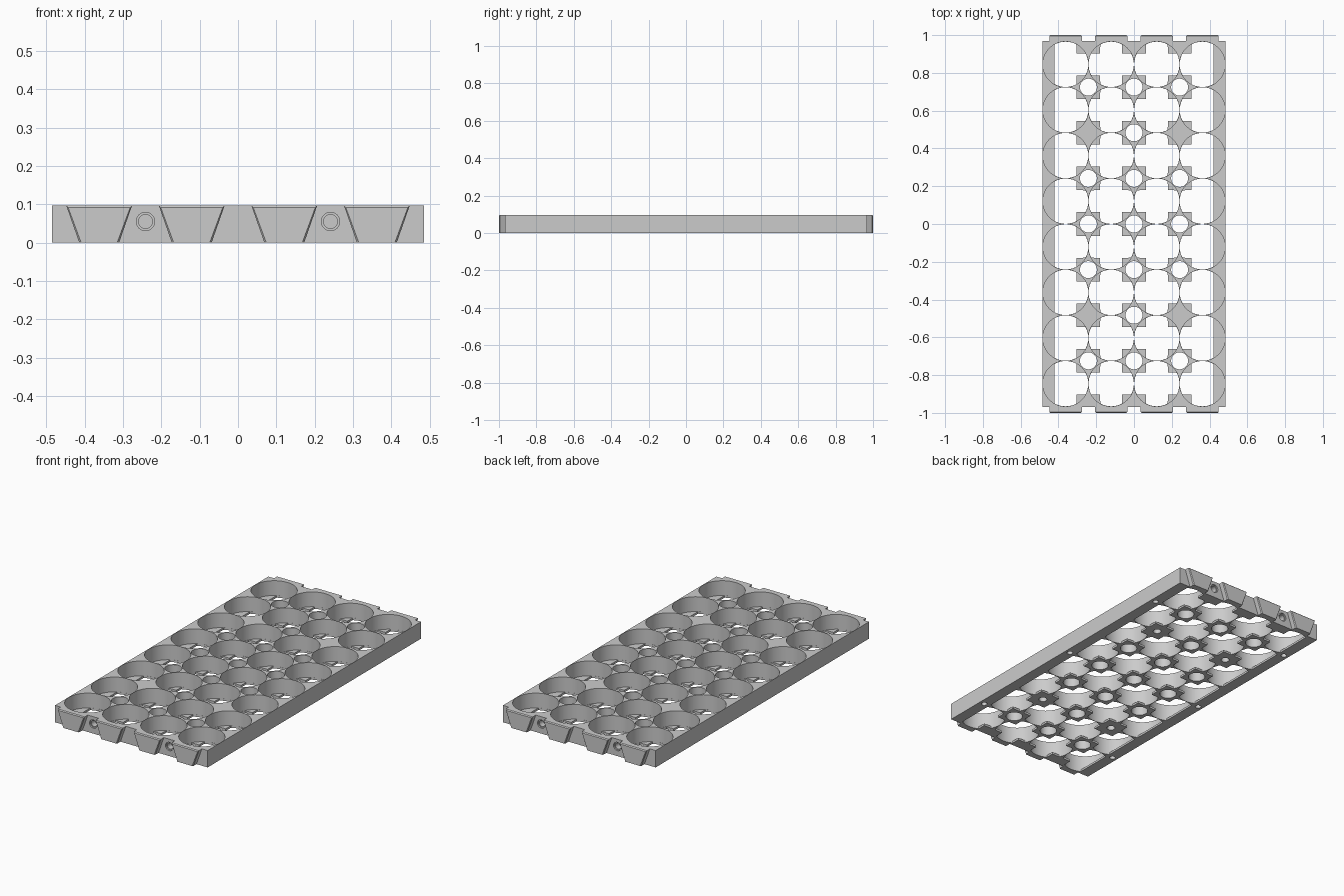
import bpy, bmesh, math
from math import sin, cos, pi
from mathutils import Vector
from mathutils.geometry import delaunay_2d_cdt

if "Cube" in bpy.data.objects:
    bpy.data.objects.remove(bpy.data.objects["Cube"])

PITCH = 0.2415            # cell spacing
R = 0.1205                # cell radius
A = 0.058                 # cell centre to pad edge
PAD = 0.012               # thickness of the bottom pads and side ledges
BX, BY, H = 0.485, 0.968, 0.097

grey = bpy.data.materials.new("light_grey")
grey.diffuse_color = (0.6, 0.6, 0.6, 1)
grey.use_nodes = True
grey.node_tree.nodes["Principled BSDF"].inputs["Base Color"].default_value = grey.diffuse_color


def loft(bm, rings, cap_start=False, cap_end=False):
    """Skin rings that have equal point counts."""
    loops = [[bm.verts.new(p) for p in ring] for ring in rings]
    n = len(loops[0])
    for a, b in zip(loops, loops[1:]):
        for i in range(n):
            j = (i + 1) % n
            bm.faces.new((a[i], a[j], b[j], b[i]))
    if cap_start:
        bm.faces.new(loops[0])
    if cap_end:
        bm.faces.new(loops[-1])


class Hole:
    """Flat outline around a centre, with radius given by angle."""
    def __init__(self, x, y, radius, angles):
        self.x, self.y, self.radius = x, y, radius
        self.pts = [(x + radius(t) * cos(t), y + radius(t) * sin(t)) for t in angles]

    def ring(self, z):
        return [(px, py, z) for px, py in self.pts]

    def contains(self, p):
        dx, dy = p[0] - self.x, p[1] - self.y
        return math.hypot(dx, dy) < self.radius(math.atan2(dy, dx))


def round_hole(x, y, r, n=32):
    return Hole(x, y, lambda t: r, [2 * pi * i / n for i in range(n)])


def plate(bm, rect, holes, place):
    """Flat rectangle with holes left open."""
    x0, y0, x1, y1 = rect
    loops = [[(x0, y0), (x1, y0), (x1, y1), (x0, y1)]] + [h.pts for h in holes]
    pts, edges, owner = [], [], []
    for k, loop in enumerate(loops):
        base, n = len(pts), len(loop)
        pts += [Vector(p) for p in loop]
        owner += [k] * n
        edges += [(base + i, base + (i + 1) % n) for i in range(n)]
    co, _, faces, orig, _, _ = delaunay_2d_cdt(pts, edges, [], 0, 1e-7)
    own = [owner[o[0]] if o else -1 for o in orig]
    verts = [bm.verts.new(place(c[0], c[1])) for c in co]
    for f in faces:
        ids = {own[i] for i in f}
        mid = sum((co[i] for i in f), Vector((0, 0))) / len(f)
        k = ids.pop()
        if not ids and k > 0 and holes[k - 1].contains(mid):
            continue
        bm.faces.new([verts[i] for i in f])


def finish(bm, name):
    bmesh.ops.remove_doubles(bm, verts=bm.verts, dist=1e-5)
    bmesh.ops.recalc_face_normals(bm, faces=bm.faces)
    mesh = bpy.data.meshes.new(name)
    bm.to_mesh(mesh)
    bm.free()
    mesh.materials.append(grey)
    obj = bpy.data.objects.new(name, mesh)
    bpy.context.collection.objects.link(obj)
    return obj


# Angles shared by the round cell walls and the notched cell floors
edge = math.acos(A / R)
angles = sorted([2 * pi * i / 64 for i in range(64)]
                + [(q * pi / 2 + s * edge) % (2 * pi) for q in range(4) for s in (-1, 1)])


def floor_radius(side):
    """Cell floor opening, narrowed by corner pads and the side ledge."""
    def radius(t):
        c, s = abs(cos(t)), abs(sin(t))
        r = min(R - 0.0006, A / max(min(c, s), 1e-6))
        if side * cos(t) > 1e-6:
            r = min(r, A / c)
        return r
    return radius


bm = bmesh.new()
top, bottom = [], []

# Round cells
for i in range(4):
    for j in range(8):
        x, y = (i - 1.5) * PITCH, (j - 3.5) * PITCH
        low = Hole(x, y, floor_radius({0: -1, 3: 1}.get(i, 0)), angles)
        high = Hole(x, y, lambda t: R, angles)
        bottom.append(low)
        top.append(high)
        loft(bm, [low.ring(0), low.ring(PAD), high.ring(PAD), high.ring(H)])

# Through holes between cells, with four blind screw holes from below
for i in (-1, 0, 1):
    for j in range(-3, 4):
        blind = i and abs(j) == 2
        hole = round_hole(i * PITCH, j * PITCH, 0.022 if blind else 0.045)
        bottom.append(hole)
        if not blind:
            top.append(hole)
        loft(bm, [hole.ring(0), hole.ring(0.06 if blind else H)], cap_end=bool(blind))

# Small blind holes under the side ledges
for sx in (-1, 1):
    for j in (-3, 0, 3):
        hole = round_hole(sx * 0.455, j * PITCH, 0.016, 16)
        bottom.append(hole)
        loft(bm, [hole.ring(0), hole.ring(0.05)], cap_end=True)

# Top, bottom and long side faces
plate(bm, (-BX, -BY, BX, BY), top, lambda x, y: (x, y, H))
plate(bm, (-BX, -BY, BX, BY), bottom, lambda x, y: (x, y, 0))
for sx in (-BX, BX):
    bm.faces.new([bm.verts.new(p) for p in
                  ((sx, -BY, 0), (sx, BY, 0), (sx, BY, H), (sx, -BY, H))])

# End faces with stepped screw holes
for sy in (-1, 1):
    rims = [round_hole(x, 0.055, 0.024) for x in (-PITCH, PITCH)]
    plate(bm, (-BX, 0, BX, H), rims, lambda x, z: (x, sy * BY, z))
    for x in (-PITCH, PITCH):
        steps = [(BY, 0.024), (BY - 0.008, 0.024), (BY - 0.008, 0.018), (BY - 0.042, 0.018)]
        loft(bm, [[(px, sy * d, pz) for px, pz in round_hole(x, 0.055, r).pts]
                  for d, r in steps], cap_end=True)
tray = finish(bm, "tray_body")
bpy.ops.object.select_all(action='DESELECT')
tray.select_set(True)
bpy.context.view_layer.objects.active = tray
bpy.ops.object.shade_smooth_by_angle(angle=math.radians(30))

# Tapered interlocking tabs with chamfered rims on both ends
for sy, name in ((-1, "front_tabs"), (1, "back_tabs")):
    bm = bmesh.new()
    for i in range(4):
        x = (i - 1.5) * PITCH

        def outline(y, inset):
            wide, narrow = 0.086 - inset, 0.052 - inset
            return [(x - narrow, sy * y, 0), (x + narrow, sy * y, 0),
                    (x + wide, sy * y, H - inset), (x - wide, sy * y, H - inset)]
        loft(bm, [outline(BY, 0), outline(0.995, 0), outline(1.0, 0.005)], True, True)
    finish(bm, name)
